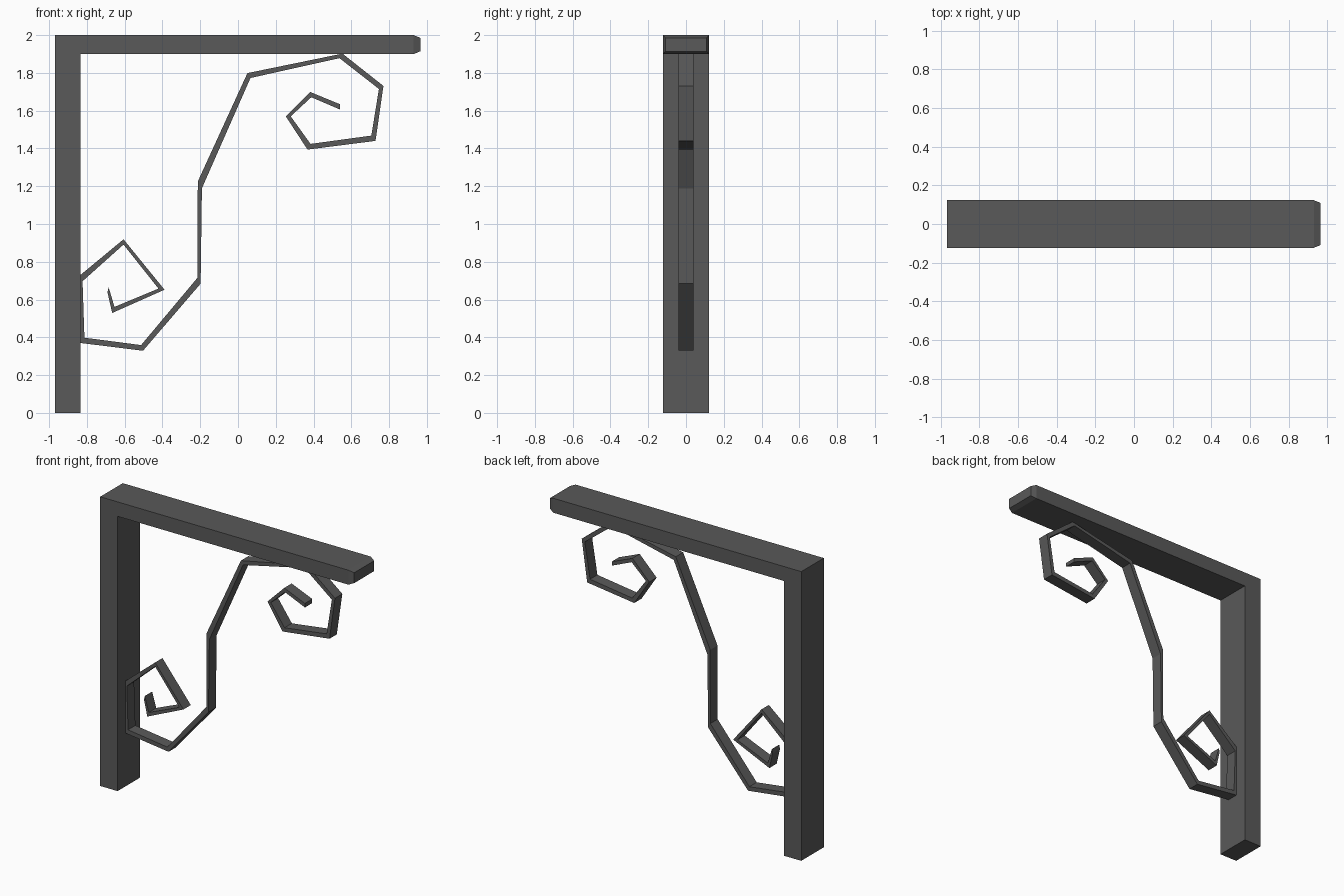
import bpy, bmesh

cube = bpy.data.objects.get("Cube")
if cube:
    bpy.data.objects.remove(cube, do_unlink=True)

iron = bpy.data.materials.new("dark grey iron")
iron.use_nodes = True
colour = (0.1, 0.1, 0.1, 1)
iron.diffuse_color = colour
iron.node_tree.nodes["Principled BSDF"].inputs["Base Color"].default_value = colour


def finish(bm, name):
    bmesh.ops.recalc_face_normals(bm, faces=bm.faces)
    mesh = bpy.data.meshes.new(name)
    bm.to_mesh(mesh)
    bm.free()
    mesh.materials.append(iron)
    obj = bpy.data.objects.new(name, mesh)
    bpy.context.collection.objects.link(obj)
    return obj


# L-shaped frame: upright post and top beam in one piece
LEFT, POST, END = -0.968, -0.835, 0.93
UNDER, TOP, HALF = 1.9, 2.0, 0.123
profile = [(LEFT, 0), (POST, 0), (POST, UNDER), (END, UNDER), (END, TOP), (LEFT, TOP)]
bm = bmesh.new()
face = bm.faces.new([bm.verts.new((x, -HALF, z)) for x, z in profile])
ext = bmesh.ops.extrude_face_region(bm, geom=[face])
moved = [v for v in ext["geom"] if isinstance(v, bmesh.types.BMVert)]
bmesh.ops.translate(bm, verts=moved, vec=(0, 2 * HALF, 0))
bmesh.ops.recalc_face_normals(bm, faces=bm.faces)

# Chamfered tip of the beam
tip = max(bm.faces, key=lambda f: f.calc_center_median().x)
bmesh.ops.inset_region(bm, faces=[tip], thickness=0.02, depth=0.035)
finish(bm, "bracket_frame")

# Scroll: flat bar bent into an S, given as centre (x, z) and half offset (dx, dz)
bends = [
    (0.54, 1.62, 0, 0.014), (0.385, 1.685, -0.003, 0.014),
    (0.266, 1.57, -0.013, 0), (0.376, 1.409, -0.008, -0.015),
    (0.717, 1.454, 0.011, -0.014), (0.758, 1.723, 0.012, 0.008),
    (0.545, 1.89, 0.008, 0.012), (0.058, 1.786, -0.008, 0.013),
    (-0.202, 1.207, -0.011, 0.018), (-0.206, 0.7, -0.008, 0.016),
    (-0.508, 0.344, -0.005, 0.015), (-0.823, 0.384, 0.01, 0.014),
    (-0.828, 0.714, 0.005, -0.017), (-0.606, 0.905, 0, -0.014),
    (-0.405, 0.655, -0.016, 0.003), (-0.66, 0.545, 0.006, 0.016),
    (-0.688, 0.652, 0.003, 0.014),
]
WIDTH = 0.04
bm = bmesh.new()
rings = []
for x, z, dx, dz in bends:
    corners = [(1, -1), (1, 1), (-1, 1), (-1, -1)]
    rings.append([bm.verts.new((x + s * dx, y * WIDTH, z + s * dz)) for s, y in corners])
for a, b in zip(rings, rings[1:]):
    for i in range(4):
        j = (i + 1) % 4
        bm.faces.new((a[i], a[j], b[j], b[i]))
bm.faces.new(rings[0])
bm.faces.new(rings[-1])
finish(bm, "scroll_brace")
